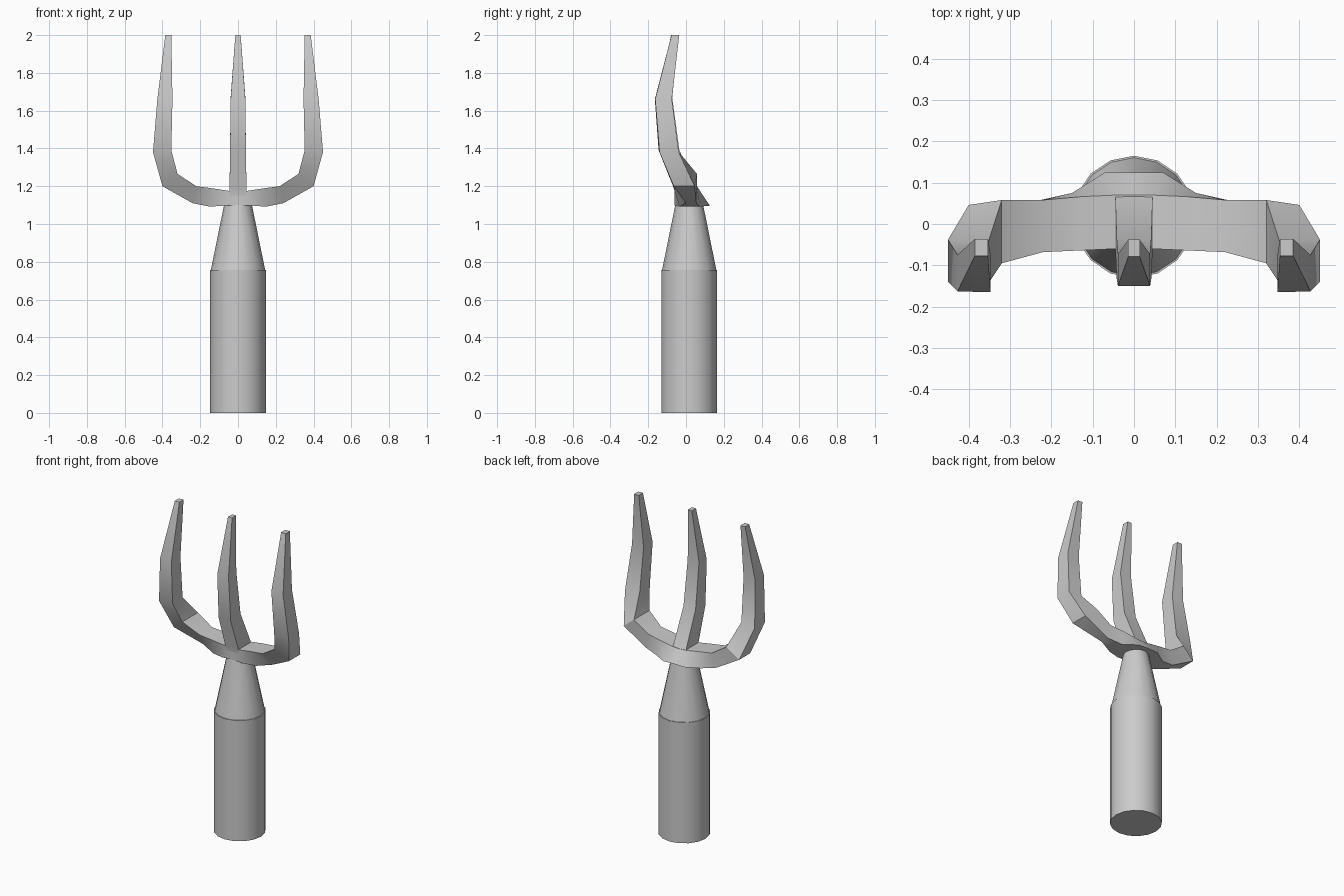
import bpy, bmesh, math

if "Cube" in bpy.data.objects:
    bpy.data.objects.remove(bpy.data.objects["Cube"])


def finish(name, bm, angle):
    bmesh.ops.recalc_face_normals(bm, faces=bm.faces)
    me = bpy.data.meshes.new(name)
    bm.to_mesh(me)
    bm.free()
    ob = bpy.data.objects.new(name, me)
    bpy.context.collection.objects.link(ob)
    bpy.ops.object.select_all(action='DESELECT')
    ob.select_set(True)
    bpy.context.view_layer.objects.active = ob
    bpy.ops.object.shade_smooth_by_angle(angle=math.radians(angle))
    return ob


def loft(name, rings, cap_start=True, angle=30):
    bm = bmesh.new()
    loops = [[bm.verts.new(p) for p in r] for r in rings]
    for a, b in zip(loops, loops[1:]):
        n = len(a)
        for i in range(n):
            j = (i + 1) % n
            bm.faces.new((a[i], a[j], b[j], b[i]))
    if cap_start:
        bm.faces.new(loops[0])
    bm.faces.new(loops[-1])
    return finish(name, bm, angle)


def circle(r, z, n, yc=0.017):
    return [(r * math.sin(2 * math.pi * i / n), yc + r * math.cos(2 * math.pi * i / n), z)
            for i in range(n)]


# Handle and tapered collar
loft("handle", [circle(0.148, 0, 16), circle(0.148, 0.757, 16)])
loft("collar", [circle(0.145, 0.75, 16), circle(0.072, 1.11, 16)])


# Crossbar and outer tine: outer (x, z), inner (x, z),
# then y of outer front, outer back, inner back, inner front
side = [
    ((0.00, 1.10), (0.00, 1.172), (-0.06, 0.125, 0.07, -0.06)),
    ((0.07, 1.097), (0.045, 1.175), (-0.06, 0.125, 0.07, -0.06)),
    ((0.15, 1.092), (0.13, 1.188), (-0.035, 0.075, 0.066, -0.064)),
    ((0.24, 1.11), (0.22, 1.20), (0.00, 0.055, 0.058, -0.068)),
    ((0.40, 1.20), (0.32, 1.265), (-0.065, 0.046, 0.058, -0.095)),
    ((0.45, 1.38), (0.353, 1.39), (-0.14, -0.038, -0.045, -0.145)),
    ((0.427, 1.66), (0.347, 1.66), (-0.163, -0.075, -0.075, -0.165)),
    ((0.385, 2.0), (0.353, 2.0), (-0.077, -0.036, -0.036, -0.077)),
]
rings = [[(o[0], y[0], o[1]), (o[0], y[1], o[1]), (i[0], y[2], i[1]), (i[0], y[3], i[1])]
         for o, i, y in side]
outer = loft("outer_tines", rings, cap_start=False)
outer.modifiers.new("mirror", 'MIRROR').use_axis[0] = True

# Middle tine: half width, front (y, z), back (y, z)
middle = [
    (0.045, (-0.058, 1.12), (0.10, 1.12)),
    (0.045, (-0.062, 1.18), (0.062, 1.18)),
    (0.042, (-0.132, 1.38), (-0.035, 1.39)),
    (0.039, (-0.150, 1.66), (-0.073, 1.67)),
    (0.014, (-0.079, 2.0), (-0.038, 2.0)),
]
loft("middle_tine", [[(-w, *f), (w, *f), (w, *b), (-w, *b)] for w, f, b in middle])
